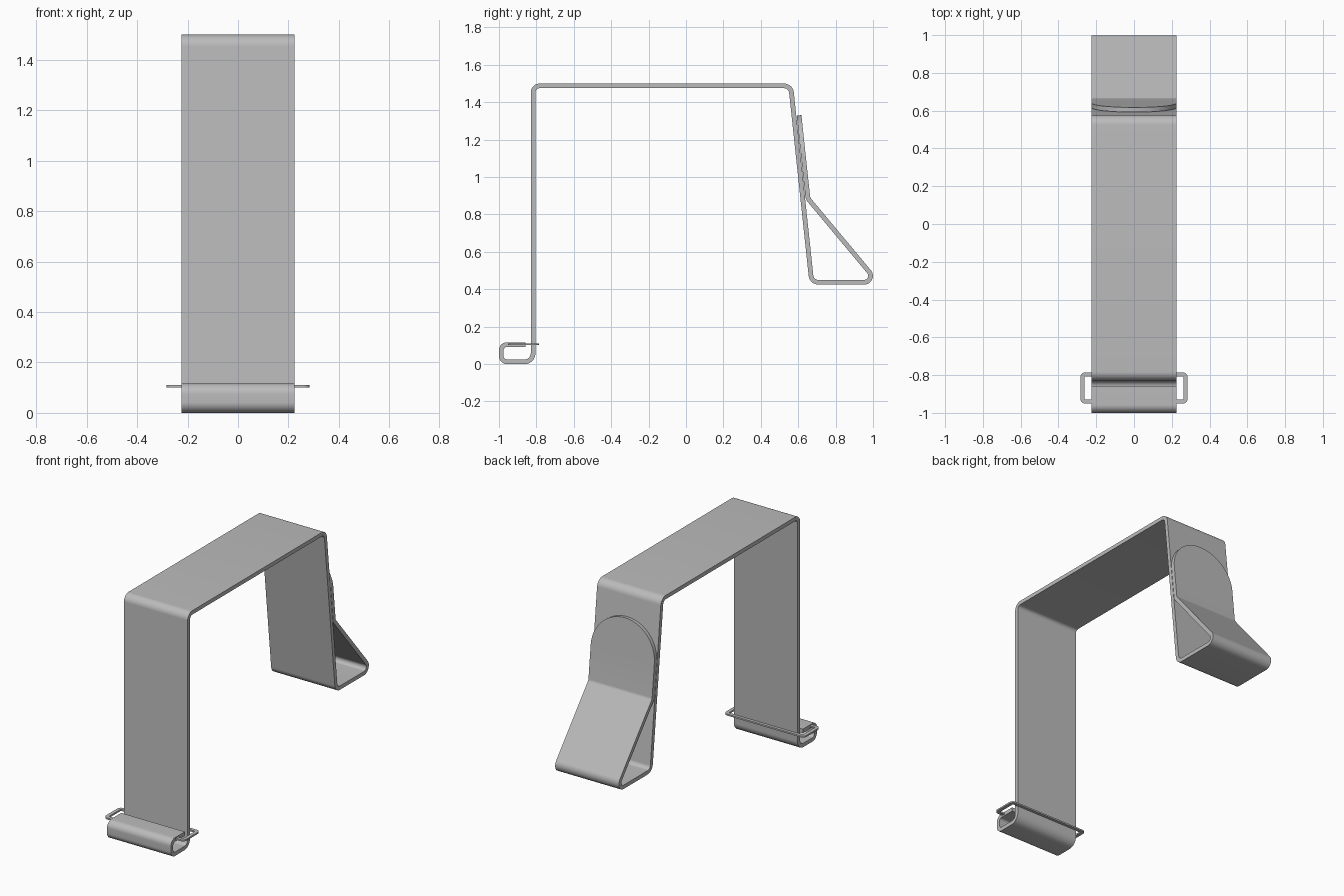
import bpy, bmesh, math
from mathutils import Vector

cube = bpy.data.objects.get("Cube")
if cube:
    bpy.data.objects.remove(cube, do_unlink=True)

HALF = 0.225      # half width of the band
THICK = 0.025     # sheet thickness

steel = bpy.data.materials.new("plain_grey")
steel.use_nodes = True
grey = (0.5, 0.5, 0.5, 1)
steel.diffuse_color = grey
steel.node_tree.nodes["Principled BSDF"].inputs["Base Color"].default_value = grey


def fillet(corner, before, after, radius):
    """Points of an arc rounding one corner of a path."""
    a, b = (before - corner).normalized(), (after - corner).normalized()
    half = a.angle(b) / 2
    centre = corner + (a + b).normalized() * (radius / math.sin(half))
    start = corner + a * (radius / math.tan(half)) - centre
    end = corner + b * (radius / math.tan(half)) - centre
    sweep = start.angle(end)
    n = max(2, math.ceil(sweep / math.radians(9)))
    return [centre + (start * math.sin(sweep * (1 - i / n)) + end * math.sin(sweep * i / n))
            / math.sin(sweep) for i in range(n + 1)]


def rounded(path, closed=False):
    """Path of (u, v, radius) corners turned into a smooth polyline."""
    pts = [Vector(p[:2]) for p in path]
    out = []
    for i, p in enumerate(path):
        if not closed and i in (0, len(path) - 1):
            out.append(pts[i])
        else:
            out += fillet(pts[i], pts[i - 1], pts[(i + 1) % len(pts)], p[2])
    return out


def sweep_bar(name, pts, place, widths, thick, closed=False):
    """Sweep a rectangular section along a flat polyline."""
    bm = bmesh.new()
    rings = []
    n = len(pts)
    for i, p in enumerate(pts):
        prev = pts[i - 1] if closed or i else p
        nxt = pts[(i + 1) % n] if closed or i < n - 1 else p
        d0, d1 = (p - prev).normalized(), (nxt - p).normalized()
        t = (d0 + d1).normalized()
        side = Vector((-t.y, t.x)) * (thick / 2) / max(0.5, t.dot(d1 if d1.length else d0))
        rings.append([bm.verts.new(place(p + side * s, w * widths[i]))
                      for s, w in ((-1, -1), (1, -1), (1, 1), (-1, 1))])
    for i in range(n if closed else n - 1):
        a, b = rings[i], rings[(i + 1) % n]
        for k in range(4):
            bm.faces.new((a[k], a[(k + 1) % 4], b[(k + 1) % 4], b[k]))
    if not closed:
        bm.faces.new(rings[0])
        bm.faces.new(rings[-1])
    bmesh.ops.remove_doubles(bm, verts=bm.verts, dist=1e-5)
    bmesh.ops.recalc_face_normals(bm, faces=bm.faces)
    mesh = bpy.data.meshes.new(name)
    bm.to_mesh(mesh)
    bm.free()
    obj = bpy.data.objects.new(name, mesh)
    bpy.context.collection.objects.link(obj)
    mesh.materials.append(steel)
    bpy.ops.object.select_all(action="DESELECT")
    obj.select_set(True)
    bpy.context.view_layer.objects.active = obj
    bpy.ops.object.shade_smooth_by_angle(angle=math.radians(30))


# Bent band: hook, front leg, top, rear leg, triangular loop and flap
flap_base, flap_tip = Vector((0.652, 0.885)), Vector((0.6045, 1.33))
up = (flap_tip - flap_base).normalized()
arc_start = flap_tip - up * HALF
band = rounded([
    (-0.858, 0.104, 0), (-0.9875, 0.104, 0.03), (-0.9875, 0.0125, 0.03),
    (-0.8175, 0.0125, 0.045), (-0.8175, 1.4875, 0.035), (0.56, 1.4875, 0.04),
    (0.672, 0.4375, 0.04), (1.026, 0.4375, 0.0345), (*flap_base, 0.04),
    (*arc_start, 0)])
widths = [HALF] * len(band)
# Half-round end of the flap
for i in range(1, 25):
    a = math.pi / 2 * i / 24
    band.append(arc_start + up * HALF * math.sin(a))
    widths.append(HALF * math.cos(a))
sweep_bar("bent_band", band, lambda p, w: (w, p.x, p.y), widths, THICK)

# Flat rectangular ring held by the hook
ring = rounded([(sx * 0.273, y, 0.015) for sx, y in
                ((-1, -0.94), (1, -0.94), (1, -0.797), (-1, -0.797))], closed=True)
sweep_bar("hook_ring", ring, lambda p, w: (p.x, p.y, 0.106 + w),
          [0.005] * len(ring), 0.022, closed=True)
